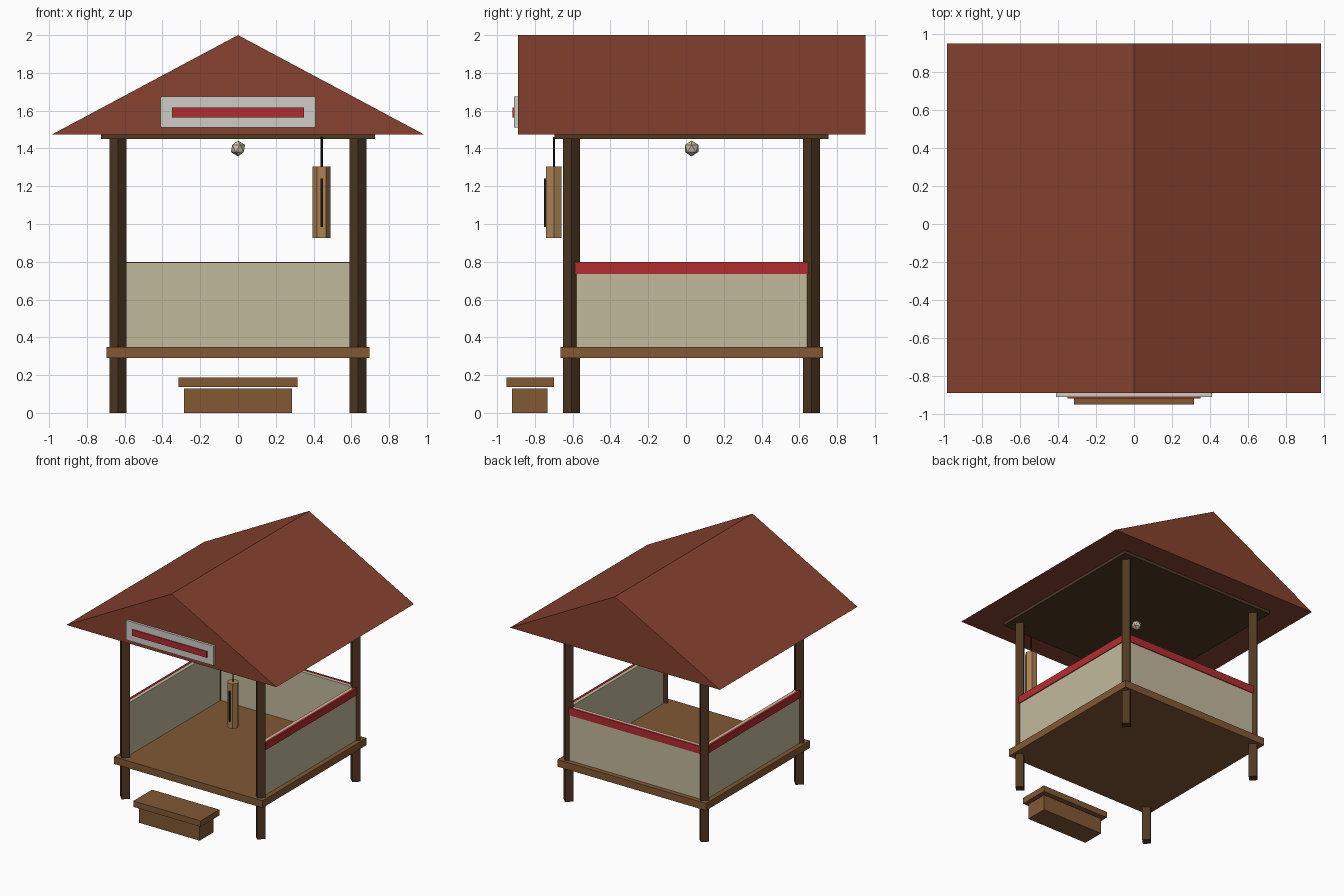
import bpy, bmesh, math
from mathutils import Matrix, Vector

if "Cube" in bpy.data.objects:
    bpy.data.objects.remove(bpy.data.objects["Cube"])


def srgb(*c):
    return tuple((v / 255 / 12.92) if v < 10 else ((v / 255 + 0.055) / 1.055) ** 2.4 for v in c) + (1,)


def mat(name, *c):
    m = bpy.data.materials.new(name)
    m.diffuse_color = srgb(*c)
    m.use_nodes = True
    m.node_tree.nodes["Principled BSDF"].inputs["Base Color"].default_value = m.diffuse_color
    return m


ROOF = mat("roof_red_brown", 134, 66, 46)
DARK = mat("dark_timber", 80, 56, 34)
PLANK = mat("plank_brown", 130, 88, 52)
CREAM = mat("cream_panel", 194, 186, 156)
RED = mat("red_trim", 180, 44, 48)
SIGN = mat("sign_grey", 206, 206, 198)
LOG = mat("log_tan", 172, 130, 84)
BLACK = mat("rope_black", 32, 26, 20)
LAMP = mat("lamp_cream", 200, 192, 165)

CY = 0.03  # centre of the hut in depth


def finish(name, bm, material):
    bmesh.ops.recalc_face_normals(bm, faces=bm.faces[:])
    me = bpy.data.meshes.new(name)
    bm.to_mesh(me)
    bm.free()
    me.materials.append(material)
    ob = bpy.data.objects.new(name, me)
    bpy.context.collection.objects.link(ob)
    return ob


def box(name, x, y, z, material):
    """Box from (min, max) ranges."""
    bm = bmesh.new()
    bmesh.ops.create_cube(bm, size=1)
    for v in bm.verts:
        v.co = Vector([r[0] if c < 0 else r[1] for c, r in zip(v.co, (x, y, z))])
    return finish(name, bm, material)


def prism(name, sides, r, x, y, z, material):
    """Upright n-sided column with a corner facing the front."""
    bm = bmesh.new()
    bmesh.ops.create_cone(bm, cap_ends=True, segments=sides, radius1=r, radius2=r, depth=z[1] - z[0],
                          matrix=Matrix.Translation((x, y, sum(z) / 2)) @ Matrix.Rotation(math.pi / 2, 4, 'Z'))
    return finish(name, bm, material)


# Floor, ceiling and corner posts
box("floor", (-0.695, 0.695), (CY - 0.695, CY + 0.695), (0.29, 0.35), PLANK)
box("ceiling", (-0.725, 0.725), (CY - 0.725, CY + 0.725), (1.45, 1.478), DARK)
for sx, side in ((-1, "left"), (1, "right")):
    for sy, end in ((-1, "front"), (1, "back")):
        prism(f"post_{end}_{side}", 4, 0.045, sx * 0.635, CY + sy * 0.635, (0, 1.46), DARK)

# Low walls with a red rail on the outside
H, L = (0.35, 0.795), (-0.62, 0.62)
LY = (CY + L[0], CY + L[1])
for s, side in ((-1, "left"), (1, "right")):
    box(f"wall_{side}", sorted((s * 0.615, s * 0.655)), LY, H, CREAM)
    box(f"rail_{side}", sorted((s * 0.645, s * 0.662)), LY, (0.735, 0.798), RED)
box("wall_back", L, (CY + 0.615, CY + 0.655), H, CREAM)
box("rail_back", L, (CY + 0.645, CY + 0.662), (0.735, 0.798), RED)

# Solid gable roof
bm = bmesh.new()
ends = [[bm.verts.new((x, y, z)) for x, z in ((-0.983, 1.475), (0.983, 1.475), (0, 2.0))] for y in (-0.89, 0.95)]
for e in ends:
    bm.faces.new(e)
for i in range(3):
    j = (i + 1) % 3
    bm.faces.new((ends[0][i], ends[0][j], ends[1][j], ends[1][i]))
finish("roof", bm, ROOF)

# Sign board on the gable
box("sign_board", (-0.41, 0.41), (-0.91, -0.888), (1.51, 1.675), SIGN)
box("sign_stripe", (-0.35, 0.35), (-0.919, -0.909), (1.565, 1.617), RED)

# Round lamp under the ceiling
bm = bmesh.new()
bmesh.ops.create_icosphere(bm, subdivisions=1, radius=0.042, matrix=Matrix.Translation((0, CY, 1.4)))
finish("lamp", bm, LAMP)

# Hanging slit drum
prism("drum", 6, 0.048, 0.443, -0.70, (0.925, 1.305), LOG)
box("drum_slot", (0.437, 0.449), (-0.752, -0.725), (0.985, 1.24), BLACK)
prism("drum_rope", 6, 0.006, 0.443, -0.70, (1.30, 1.46), BLACK)

# Entrance step
box("step_base", (-0.285, 0.285), (-0.92, -0.733), (0, 0.13), PLANK)
box("step_top", (-0.315, 0.315), (-0.95, -0.70), (0.137, 0.187), PLANK)
